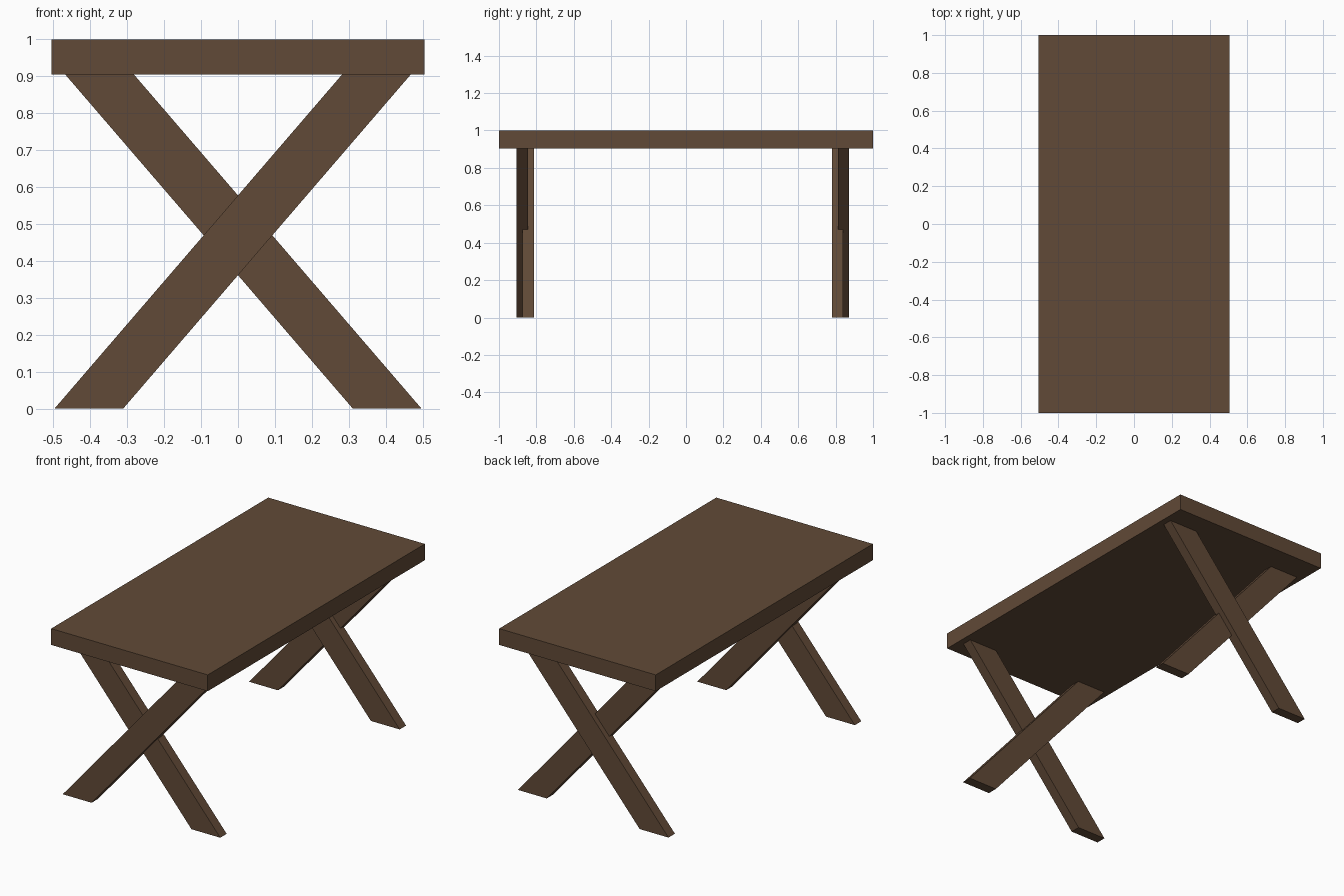
import bpy, bmesh

if "Cube" in bpy.data.objects:
    bpy.data.objects.remove(bpy.data.objects["Cube"])

wood = bpy.data.materials.new("dark brown wood")
wood.diffuse_color = (0.12, 0.068, 0.038, 1)
wood.use_nodes = True
wood.node_tree.nodes["Principled BSDF"].inputs["Base Color"].default_value = wood.diffuse_color


def prism(name, profile, y0, y1):
    """Extrude an (x, z) profile along y."""
    bm = bmesh.new()
    face = bm.faces.new([bm.verts.new((x, y0, z)) for x, z in profile])
    ext = bmesh.ops.extrude_face_region(bm, geom=[face])
    verts = [v for v in ext["geom"] if isinstance(v, bmesh.types.BMVert)]
    bmesh.ops.translate(bm, verts=verts, vec=(0, y1 - y0, 0))
    bmesh.ops.recalc_face_normals(bm, faces=bm.faces)
    mesh = bpy.data.meshes.new(name)
    bm.to_mesh(mesh)
    bm.free()
    mesh.materials.append(wood)
    obj = bpy.data.objects.new(name, mesh)
    bpy.context.collection.objects.link(obj)
    return obj


# Tabletop slab
TOP_Z = 0.905
prism("tabletop", [(-0.505, TOP_Z), (0.505, TOP_Z), (0.505, 1), (-0.505, 1)], -1, 1)

# Crossed legs: two slanted boards per end, partly overlapping in depth
THICK = 0.059
board = [(-0.497, 0), (-0.311, 0), (0.468, TOP_Z), (0.282, TOP_Z)]
mirrored = [(-x, z) for x, z in board]
for end, rise_y, fall_y in (("front", -0.905, -0.873), ("back", 0.812, 0.780)):
    prism(end + "_leg_rising", board, rise_y, rise_y + THICK)
    prism(end + "_leg_falling", mirrored, fall_y, fall_y + THICK)
